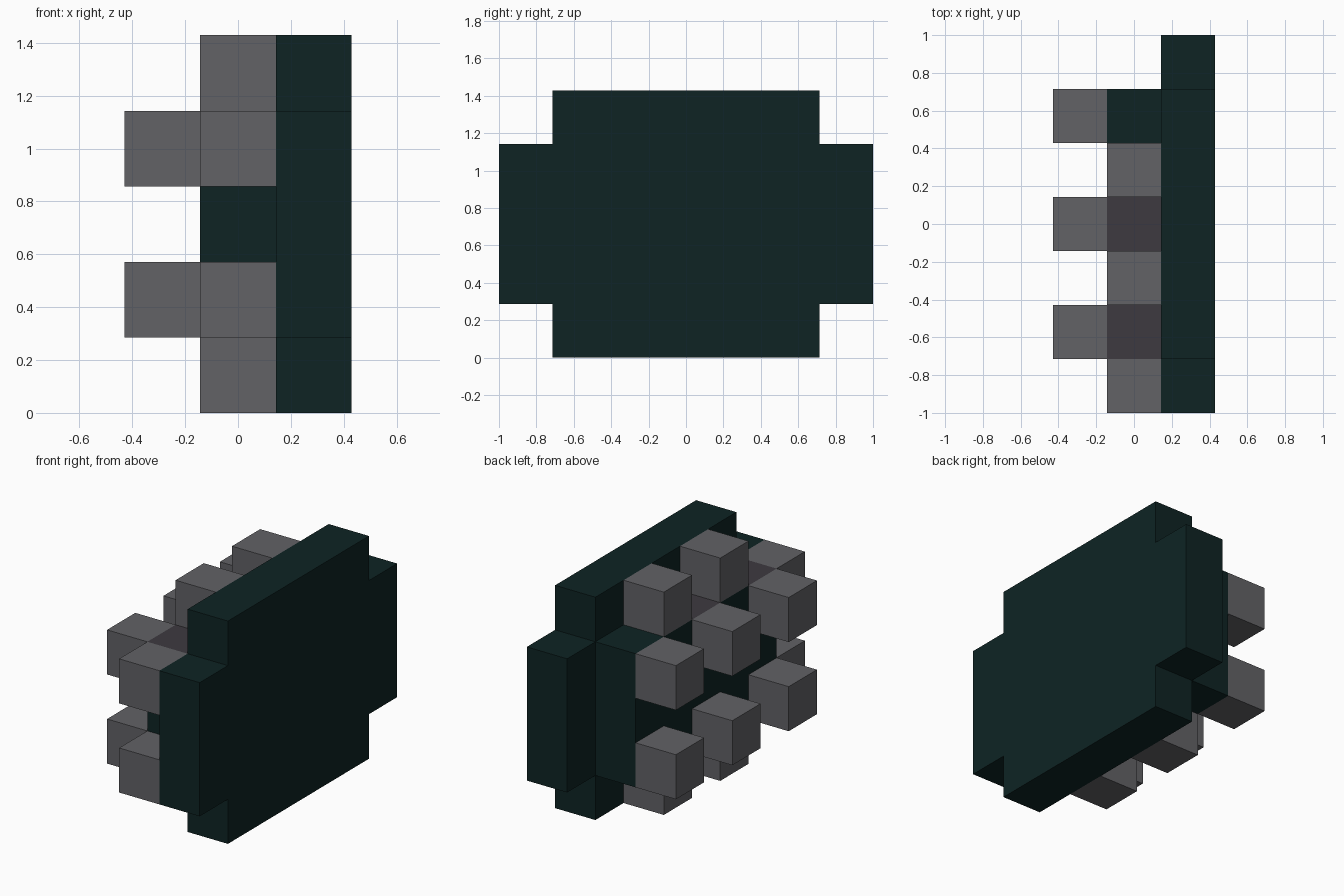
import bpy, bmesh
from mathutils import Vector

cube = bpy.data.objects.get("Cube")
if cube:
    bpy.data.objects.remove(cube, do_unlink=True)

U = 2 / 7  # edge of one block


def material(name, rgb):
    m = bpy.data.materials.new(name)
    m.use_nodes = True
    m.diffuse_color = (*rgb, 1)
    m.node_tree.nodes["Principled BSDF"].inputs["Base Color"].default_value = (*rgb, 1)
    return m


DARK = material("dark teal", (0.0044, 0.0176, 0.0176))
GREY = material("mid grey", (0.122, 0.122, 0.133))
PURPLE = material("purple grey", (0.048, 0.042, 0.051))


def finish(name, bm, *mats):
    bmesh.ops.recalc_face_normals(bm, faces=bm.faces)
    mesh = bpy.data.meshes.new(name)
    bm.to_mesh(mesh)
    bm.free()
    for m in mats:
        mesh.materials.append(m)
    obj = bpy.data.objects.new(name, mesh)
    bpy.context.collection.objects.link(obj)
    return obj


def point(i, j, k):
    """Block corner (layer, column, row) to model space."""
    return Vector(((i - 1.5) * U, (j - 3.5) * U, k * U))


def box(lo, hi):
    a, b = point(*lo), point(*hi)
    bm = bmesh.new()
    bmesh.ops.create_cube(bm, size=1)
    bmesh.ops.scale(bm, vec=b - a, verts=bm.verts)
    bmesh.ops.translate(bm, vec=(a + b) / 2, verts=bm.verts)
    return bm


# Back plate: a rectangle with notched corners, extruded one block
outline = [(1, 0), (6, 0), (6, 1), (7, 1), (7, 4), (6, 4),
           (6, 5), (1, 5), (1, 4), (0, 4), (0, 1), (1, 1)]
bm = bmesh.new()
face = bm.faces.new([bm.verts.new(point(2, j, k)) for j, k in outline])
ext = bmesh.ops.extrude_face_region(bm, geom=[face], use_keep_orig=True)
bmesh.ops.translate(bm, vec=(U, 0, 0),
                    verts=[v for v in ext["geom"] if isinstance(v, bmesh.types.BMVert)])
finish("back_plate", bm, DARK)

# Core slab: cut into columns, two of them lighter on top and underneath
bm = box((1, 1, 1), (2, 6, 4))
for j in range(2, 6):
    bmesh.ops.bisect_plane(bm, geom=bm.verts[:] + bm.edges[:] + bm.faces[:],
                           plane_co=point(1, j, 0), plane_no=(0, 1, 0))
bm.normal_update()
for f in bm.faces:
    column = int(f.calc_center_median().y / U + 3.5)
    if abs(f.normal.z) > 0.5 and column in (1, 3):
        f.material_index = 1
finish("core_slab", bm, DARK, PURPLE)


def block(name, i, j, k):
    finish(name, box((i, j, k), (i + 1, j + 1, k + 1)), GREY)


# Studs on the left-hand face of the core, in two rows of three
for k, level in ((1, "lower"), (3, "upper")):
    for j, place in ((1, "front"), (3, "middle"), (5, "back")):
        block(f"{level}_{place}_stud", 0, j, k)
    # Stud on the front edge of the core
    block(f"{level}_end_stud", 1, 0, k)

# Studs above and below the core
for k, level in ((0, "bottom"), (4, "top")):
    for j, place in ((2, "front"), (4, "back")):
        block(f"{level}_{place}_stud", 1, j, k)
